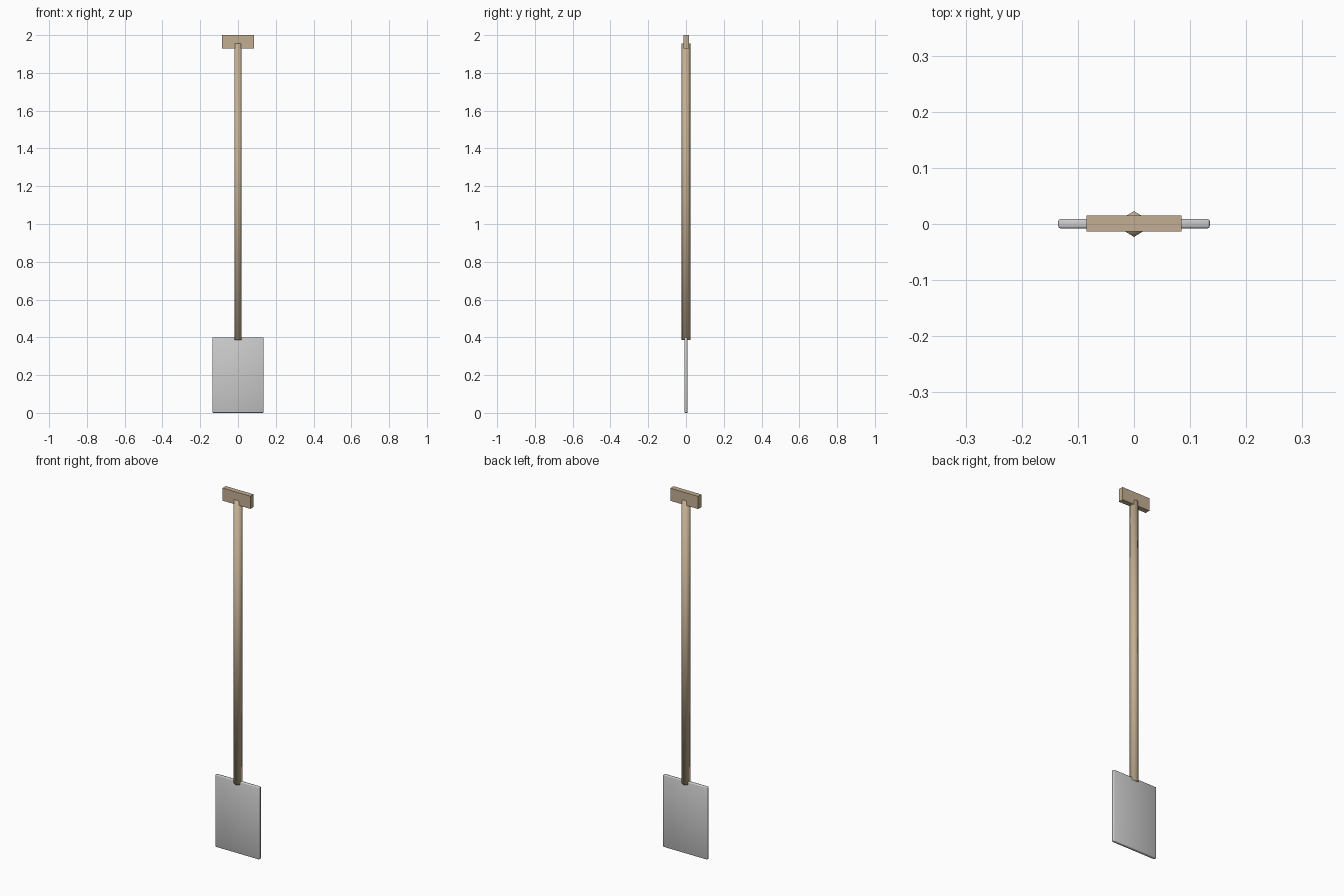
import bpy

if "Cube" in bpy.data.objects:
    bpy.data.objects.remove(bpy.data.objects["Cube"])


def material(name, color):
    mat = bpy.data.materials.new(name)
    mat.diffuse_color = color
    mat.use_nodes = True
    mat.node_tree.nodes["Principled BSDF"].inputs["Base Color"].default_value = mat.diffuse_color
    return mat


def box(name, size, center, mat=None):
    bpy.ops.mesh.primitive_cube_add(size=1, location=center)
    obj = bpy.context.object
    obj.name = name
    obj.scale = size
    bpy.ops.object.transform_apply(location=False, rotation=False, scale=True)
    if mat:
        obj.data.materials.append(mat)
    return obj


wood = material("wood", (0.55, 0.43, 0.29, 1))

# Flat metal blade with softened edges
blade = box("blade", (0.27, 0.017, 0.4), (0, 0.0005, 0.2))
bevel = blade.modifiers.new("soft_edges", 'BEVEL')
bevel.width = 0.004
bevel.segments = 2
bpy.ops.object.shade_smooth()

# Six-sided wooden shaft, softly shaded
bpy.ops.mesh.primitive_cylinder_add(vertices=6, radius=0.023, depth=1.57,
                                    location=(0, 0, 1.17))
shaft = bpy.context.object
shaft.name = "shaft"
shaft.scale.x = 0.95
shaft.data.materials.append(wood)
bpy.ops.object.shade_smooth()

# Flat-faced crossbar grip at the top
box("grip", (0.17, 0.028, 0.07), (0, 0.001, 1.965), wood)
